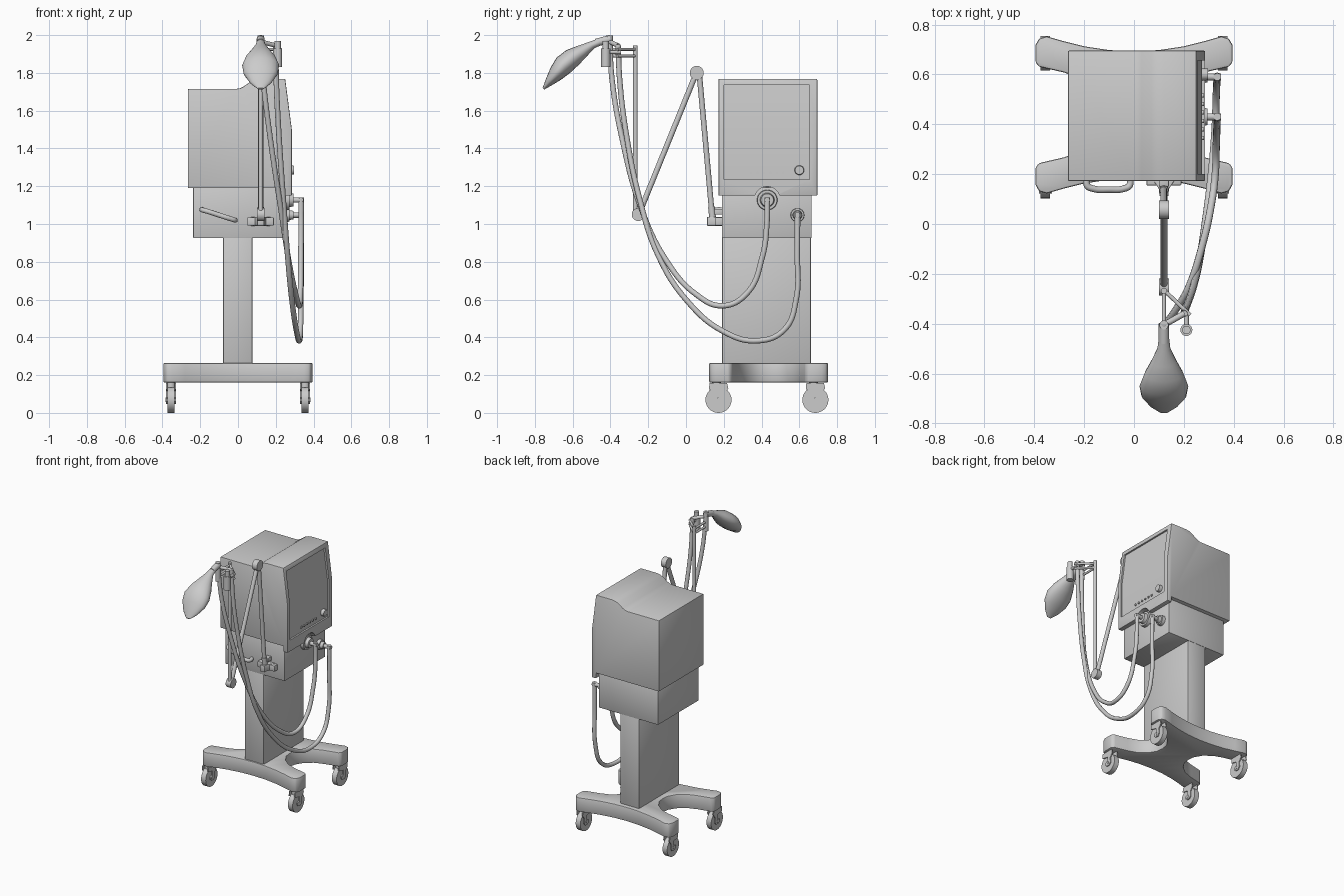
import bpy, bmesh, math
from mathutils import Vector

if "Cube" in bpy.data.objects:
    bpy.data.objects.remove(bpy.data.objects["Cube"])


def finish(name, bm, angle=35):
    bmesh.ops.recalc_face_normals(bm, faces=bm.faces)
    me = bpy.data.meshes.new(name)
    bm.to_mesh(me)
    bm.free()
    o = bpy.data.objects.new(name, me)
    bpy.context.collection.objects.link(o)
    return smooth(o, angle)


def smooth(o, angle=35):
    bpy.ops.object.select_all(action='DESELECT')
    o.select_set(True)
    bpy.context.view_layer.objects.active = o
    bpy.ops.object.shade_smooth_by_angle(angle=math.radians(angle))
    return o


def prism(name, pts, axis, a, b, bevel=0):
    """Extrude a 2D outline along an axis from a to b, rounding sharp edges."""
    bm = bmesh.new()
    put = {'x': lambda p, d: (d, p[0], p[1]),
           'y': lambda p, d: (p[0], d, p[1]),
           'z': lambda p, d: (p[0], p[1], d)}[axis]
    lo = [bm.verts.new(put(p, a)) for p in pts]
    hi = [bm.verts.new(put(p, b)) for p in pts]
    bm.faces.new(lo)
    bm.faces.new(hi)
    for i in range(len(pts)):
        j = (i + 1) % len(pts)
        bm.faces.new((lo[i], lo[j], hi[j], hi[i]))
    bmesh.ops.recalc_face_normals(bm, faces=bm.faces)
    if bevel:
        sharp = [e for e in bm.edges if e.calc_face_angle(0) > 0.6]
        bmesh.ops.bevel(bm, geom=sharp, offset=bevel, segments=2, profile=0.5, affect='EDGES')
    return finish(name, bm)


def box(name, x, y, z, bevel=0.004):
    return prism(name, [(x[0], y[0]), (x[1], y[0]), (x[1], y[1]), (x[0], y[1])], 'z', z[0], z[1], bevel)


def rod(name, p, q, r, r2=None, sides=24):
    p, q = Vector(p), Vector(q)
    bm = bmesh.new()
    bmesh.ops.create_cone(bm, cap_ends=True, segments=sides, radius1=r,
                          radius2=r if r2 is None else r2, depth=(q - p).length)
    m = (q - p).to_track_quat('Z', 'Y').to_matrix().to_4x4()
    m.translation = (p + q) / 2
    bm.transform(m)
    return finish(name, bm)


def tube(name, pts, r):
    cu = bpy.data.curves.new(name, 'CURVE')
    cu.dimensions = '3D'
    cu.bevel_depth, cu.bevel_resolution = r, 4
    cu.resolution_u, cu.use_fill_caps = 10, True
    s = cu.splines.new('BEZIER')
    s.bezier_points.add(len(pts) - 1)
    for bp, c in zip(s.bezier_points, pts):
        bp.co = c
        bp.handle_left_type = bp.handle_right_type = 'AUTO'
    o = bpy.data.objects.new(name, cu)
    bpy.context.collection.objects.link(o)
    bpy.ops.object.select_all(action='DESELECT')
    o.select_set(True)
    bpy.context.view_layer.objects.active = o
    bpy.ops.object.convert(target='MESH')
    return smooth(bpy.context.object, 50)


def cut(o, cutter):
    cutter.hide_render = True
    m = o.modifiers.new('cut', 'BOOLEAN')
    m.operation, m.object, m.solver = 'DIFFERENCE', cutter, 'EXACT'
    bpy.context.view_layer.objects.active = o
    bpy.ops.object.modifier_apply(modifier=m.name)
    bpy.data.objects.remove(cutter)
    smooth(o, 30)


# Wheeled base: one quarter outline mirrored twice
CY = 0.4375
quarter = [(0, .255), (.10, .26), (.20, .275), (.28, .295), (.35, .315), (.38, .307), (.395, .28),
           (.395, .21), (.38, .193), (.28, .17), (.21, .145), (.155, .10), (.125, .05), (.118, 0)]
right = [(x, -d) for x, d in quarter] + [(x, d) for x, d in quarter[-2::-1]]
outline = right + [(-x, d) for x, d in right[-2:0:-1]]
prism('base', [(x, CY + d) for x, d in outline], 'z', .16, .265, .008)

# Casters
fork = [(-.05, .125), (-.048, .158), (.045, .158), (.052, .13), (.03, .10), (.032, .065),
        (.018, .047), (-.008, .047), (-.022, .06), (-.022, .075), (.0, .082), (.0, .115)]
for sx in (-.355, .355):
    for cy in (.172, .685):
        rod('caster_wheel', (sx - .019, cy, .069), (sx + .019, cy, .069), .069, sides=32)
        rod('caster_axle', (sx - .028, cy, .069), (sx + .028, cy, .069), .012)
        rod('caster_stem', (sx, cy - .01, .135), (sx, cy - .01, .17), .024)
        for s in (-1, 1):
            prism('caster_fork', [(cy + y, z) for y, z in fork], 'x', sx + s * .019, sx + s * .026)

# Column and lower housing
box('column', (-.08, .077), (.19, .663), (.255, .935), .01)
box('lower_housing', (-.237, .248), (.19, .665), (.925, 1.195))

# Monitor housing: raised screen side, recessed screen, arch over the port
body = prism('monitor_housing', [(-.265, 1.19), (.25, 1.19), (.25, 1.15), (.285, 1.15), (.285, 1.5),
             (.25, 1.768), (.12, 1.768), (.095, 1.765), (.07, 1.756), (.03, 1.728), (.012, 1.719),
             (-.01, 1.715), (-.265, 1.715)], 'y', .172, .695, .005)
cut(body, prism('screen_cutter', [(.242, 1.735), (.273, 1.5), (.273, 1.235), (.4, 1.235), (.4, 1.735)],
                'y', .20, .655))
cut(body, rod('arch_cutter', (.225, .43, 1.13), (.35, .43, 1.13), .068, sides=40))

# Controls
for i in range(6):
    rod('button', (.27, .345 + i * .034, 1.272), (.28, .345 + i * .034, 1.272), .008, sides=12)
rod('control_knob', (.27, .60, 1.285), (.296, .60, 1.285), .026, .023)

# Hose ports with elbows
for y, z, r in ((.43, 1.127, .055), (.59, 1.047, .037)):
    rod('port_flange', (.24, y, z), (.272, y, z), r, r * .94, 32)
    rod('port_collar', (.27, y, z), (.295, y, z), r * .7, r * .6, 32)
    rod('port_pipe', (.28, y, z), (.348, y, z), .014)
    rod('port_elbow', (.334, y, z + .014), (.334, y, z - .06), .015)

# Breathing hoses
tube('hose_upper', [(.334, .43, 1.12), (.334, .428, 1.0), (.333, .405, .83), (.33, .32, .63), (.325, .19, .567),
     (.305, .05, .63), (.27, -.10, .80), (.225, -.24, 1.09), (.17, -.34, 1.46), (.135, -.39, 1.75),
     (.122, -.405, 1.965)], .0145)
tube('hose_lower', [(.334, .59, 1.03), (.334, .589, .85), (.333, .583, .60), (.33, .52, .44), (.325, .38, .382),
     (.31, .20, .43), (.285, 0, .60), (.262, -.15, .84), (.24, -.245, 1.13), (.215, -.32, 1.5),
     (.203, -.35, 1.75), (.20, -.36, 1.95)], .0145)

# Front handle
tube('front_handle', [(-.185, .20, 1.075), (-.188, .155, 1.074), (-.165, .142, 1.068), (-.10, .138, 1.047),
     (-.04, .142, 1.028), (-.018, .155, 1.021), (-.02, .20, 1.022)], .0135)

# Arm mount
prism('arm_mount', [(.065, .195), (.175, .195), (.14, .14), (.138, .112), (.102, .112), (.10, .14)],
      'z', .99, 1.038, .003)
box('arm_mount_plate', (.05, .19), (.155, .195), (.992, 1.035))
box('arm_mount_hinge', (.10, .14), (.15, .195), (1.05, 1.08))

# Folding support arm
X = .12
rod('arm_post', (X, .142, 1.02), (X, .135, 1.09), .018)
rod('lower_arm', (X, .138, 1.05), (X, .07, 1.80), .0145)
rod('upper_arm', (X, .055, 1.80), (X, -.25, 1.05), .0145)
rod('vertical_arm', (X, -.268, 1.04), (X, -.268, 1.945), .012)
rod('upper_joint', (X - .02, .057, 1.80), (X + .02, .057, 1.80), .037, sides=32)
rod('lower_joint', (X - .02, -.253, 1.05), (X + .02, -.253, 1.05), .034, sides=32)

# Hose holder at the arm end
for z in (1.89, 1.925):
    rod('holder_bar', (X, -.265, z), (X, -.41, z), .008)
    rod('holder_bar_side', (X, -.265, z), (.225, -.365, z), .008)
rod('filter_link', (.21, -.345, 1.91), (.21, -.43, 1.91), .010)
rod('filter_body', (.21, -.425, 1.83), (.21, -.425, 1.93), .024)
rod('filter_cap', (.21, -.425, 1.93), (.21, -.425, 1.97), .017)

# Patient connector
rod('connector_upright', (X, -.405, 1.86), (X, -.405, 1.998), .018)
rod('connector_link', (X, -.405, 1.965), (.20, -.36, 1.945), .012)
rod('connector_elbow', (X, -.40, 1.98), (X, -.475, 1.96), .021)

# Test bag: lofted elliptical rings (y, z, half width, half thickness)
rings = [(-.45, 1.967, .02, .02), (-.50, 1.947, .026, .022), (-.55, 1.915, .05, .037),
         (-.60, 1.882, .078, .051), (-.65, 1.84, .098, .054), (-.69, 1.795, .09, .042),
         (-.73, 1.747, .055, .021), (-.755, 1.716, .016, .006)]
bm = bmesh.new()
prev = None
for y, z, w, t in rings:
    ring = []
    for k in range(20):
        a = 2 * math.pi * k / 20
        s = math.sin(a) * t
        ring.append(bm.verts.new((X + math.cos(a) * w, y - .66 * s, z + .75 * s)))
    if prev:
        for k in range(20):
            j = (k + 1) % 20
            bm.faces.new((prev[k], prev[j], ring[j], ring[k]))
    else:
        bm.faces.new(ring)
    prev = ring
bm.faces.new(prev)
finish('test_bag', bm, 40)
